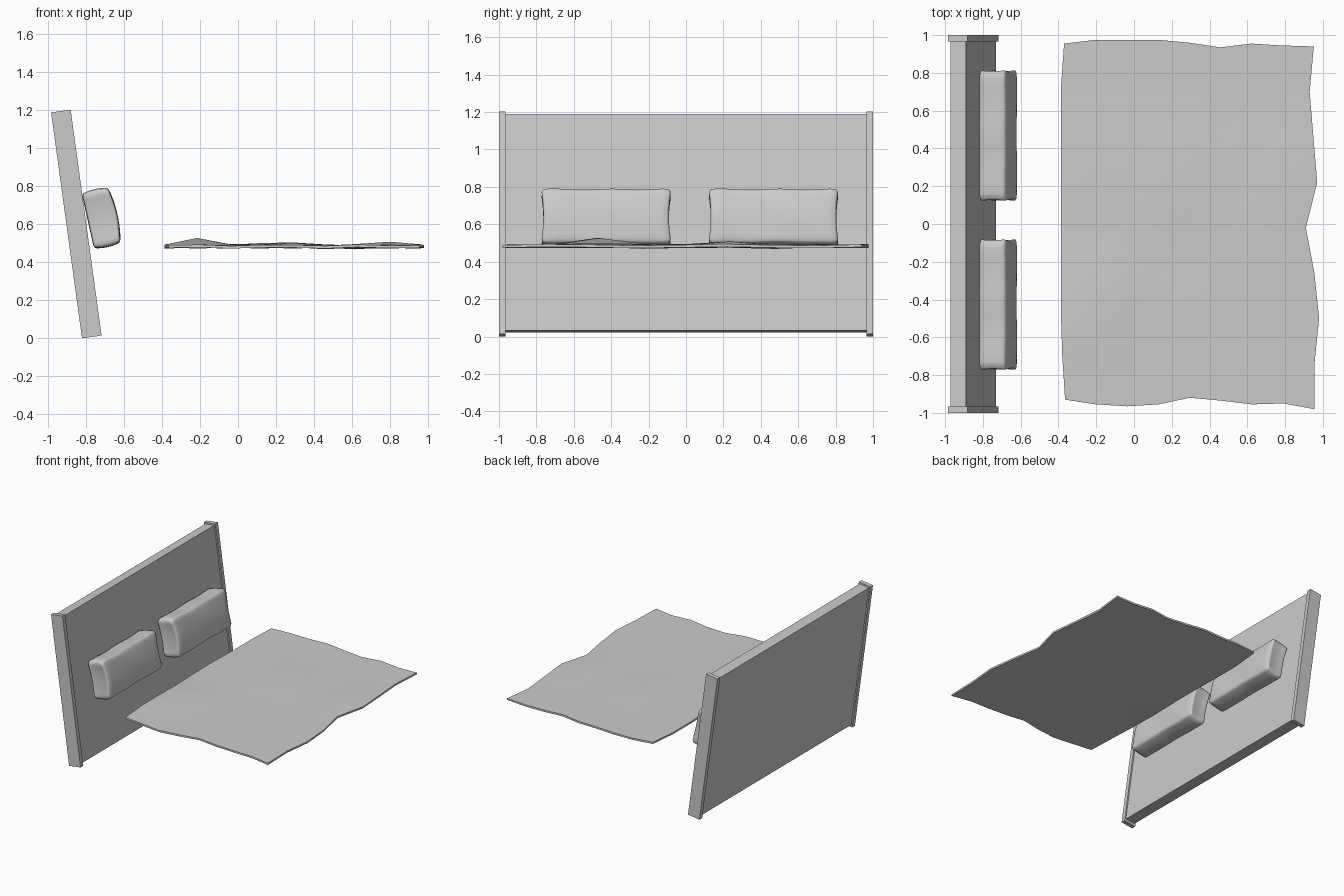
import bpy, bmesh
from math import radians, sin, cos, pi, exp
from mathutils import Matrix, Vector

if "Cube" in bpy.data.objects:
    bpy.data.objects.remove(bpy.data.objects["Cube"])

TILT = Matrix.Translation((-0.851, 0, 0.6015)) @ Matrix.Rotation(radians(-7.8), 4, 'Y')


def finish(bm, name, smooth=False):
    bmesh.ops.recalc_face_normals(bm, faces=bm.faces)
    me = bpy.data.meshes.new(name)
    bm.to_mesh(me)
    bm.free()
    ob = bpy.data.objects.new(name, me)
    bpy.context.collection.objects.link(ob)
    if smooth:
        for p in me.polygons:
            p.use_smooth = True
    return ob


def board(name, y0, y1, z0, z1, thick):
    """Box in the leaning frame of the headboard."""
    bm = bmesh.new()
    m = Matrix.Translation((0, (y0 + y1) / 2, (z0 + z1) / 2)) @ Matrix.Diagonal((thick, y1 - y0, z1 - z0, 1))
    bmesh.ops.create_cube(bm, size=1, matrix=TILT @ m)
    return finish(bm, name)


# Headboard: leaning panel between two slightly proud posts
board("headboard_panel", -0.966, 0.966, -0.58, 0.588, 0.083)
board("headboard_post_right", 0.965, 1.0, -0.6, 0.6, 0.104)
board("headboard_post_left", -1.0, -0.965, -0.6, 0.6, 0.104)


# Pillows: softened boxes with pinched ends, puffed front and creased edges
def pillow(name, y):
    bm = bmesh.new()
    bmesh.ops.create_cube(bm, size=2)
    bmesh.ops.subdivide_edges(bm, edges=bm.edges[:], cuts=7, use_grid_fill=True)
    for v in bm.verts:
        a, b, c = v.co
        px = 0.072 * a + 0.006 * sin(5 * b + 2 * c)*(1 - c * c) * (a > 0)
        px += 0.012 * max(a, 0) * (1 - c * c)
        py = b * (0.352 - 0.014 * (1 - c * c) * abs(b) - 0.006 * (1 - a * a))
        pz = c * (0.143 + 0.010 * (1 - a * a) + 0.006 * b ** 4)
        pz += 0.005 * sin(7 * b + 1.0) * abs(c) * (1 - b * b)
        v.co = (px, py, pz)
    ob = finish(bm, name, True)
    ob.location = (-0.72, y, 0.632)
    ob.rotation_euler = (0, radians(-12.5), 0)
    s = ob.modifiers.new("soften", 'SUBSURF')
    s.levels = s.render_levels = 1


pillow("pillow_right", 0.468)
pillow("pillow_left", -0.427)

# Blanket: thin rumpled sheet spanned between four wavy edges
FAR = [0.955, 0.975, 0.975, 0.975, 0.96, 0.935, 0.955, 0.945, 0.94]
NEAR = [-0.93, -0.955, -0.965, -0.955, -0.92, -0.935, -0.955, -0.95, -0.98]
HEAD = [-0.365, -0.38, -0.387, -0.387, -0.387, -0.387, -0.387, -0.387, -0.37]
FOOT = [0.955, 0.955, 0.98, 0.955, 0.91, 0.97, 0.95, 0.93, 0.952]
BUMPS = {(1, 2): 0.04, (4, 5): 0.018, (7, 5): 0.02, (3, 5): 0.01, (1, 5): 0.01,
         (4, 2): 0.01, (2, 3): 0.008, (5, 3): -0.004, (6, 6): -0.004}
N = 8
bm = bmesh.new()
grid = {}
for i in range(N + 1):
    for j in range(N + 1):
        u, w = i / N, j / N
        x = HEAD[j] + (FOOT[j] - HEAD[j]) * u
        y = NEAR[i] + (FAR[i] - NEAR[i]) * w
        z = 0.49 + BUMPS.get((i, j), 0) + 0.004 * sin(2.3 * i + 1.7 * j)
        grid[i, j] = bm.verts.new((x, y, z))
for i in range(N):
    for j in range(N):
        bm.faces.new((grid[i, j], grid[i + 1, j], grid[i + 1, j + 1], grid[i, j + 1]))
blanket = finish(bm, "blanket", True)
if blanket.data.polygons[0].normal.z < 0:
    blanket.data.flip_normals()
thick = blanket.modifiers.new("thickness", 'SOLIDIFY')
thick.thickness = 0.014
thick.offset = -1
bpy.context.view_layer.objects.active = blanket
blanket.select_set(True)
bpy.ops.object.modifier_apply(modifier="thickness")
bpy.ops.object.shade_smooth_by_angle(angle=radians(40))
